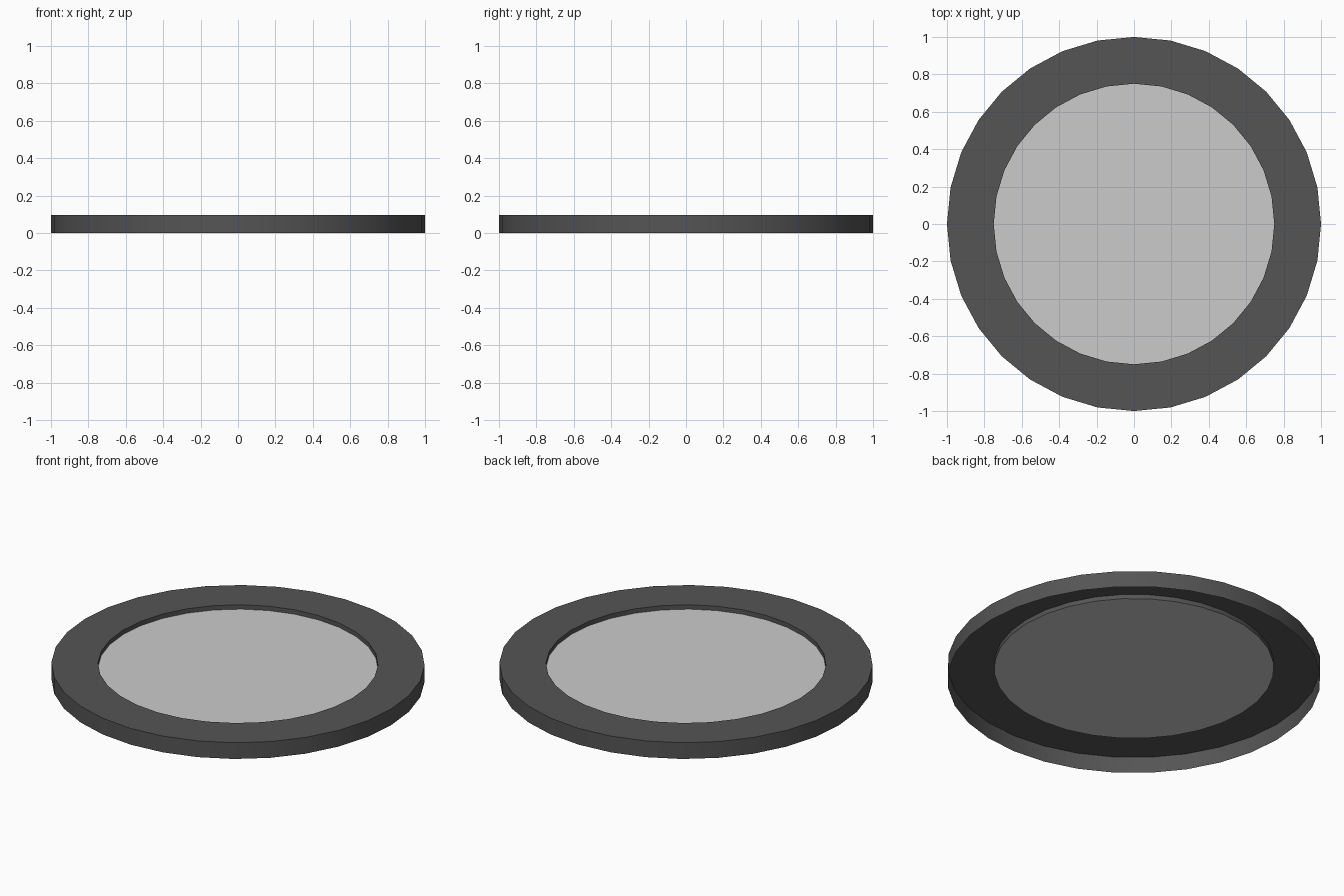
import bpy, bmesh
from math import cos, sin, tau

if "Cube" in bpy.data.objects:
    bpy.data.objects.remove(bpy.data.objects["Cube"])

SIDES = 32
TOP, FLOOR = 0.096, 0.07


def finish(name, bm, color=None):
    mesh = bpy.data.meshes.new(name)
    bm.to_mesh(mesh)
    bm.free()
    obj = bpy.data.objects.new(name, mesh)
    bpy.context.collection.objects.link(obj)
    bpy.ops.object.select_all(action='DESELECT')
    obj.select_set(True)
    bpy.context.view_layer.objects.active = obj
    bpy.ops.object.shade_smooth_by_angle()
    if color:
        mat = bpy.data.materials.new(name)
        mat.diffuse_color = color
        mat.use_nodes = True
        mat.node_tree.nodes["Principled BSDF"].inputs["Base Color"].default_value = mat.diffuse_color
        mesh.materials.append(mat)
    return obj


# Rim: open-bottomed shell, outer wall + flat top + short inner lip
bm = bmesh.new()
profile = [(1.0, 0.0), (1.0, TOP), (0.75, TOP), (0.75, FLOOR)]
loops = [[bm.verts.new((r * cos(tau * i / SIDES), r * sin(tau * i / SIDES), z))
          for i in range(SIDES)] for r, z in profile]
for a, b in zip(loops, loops[1:]):
    for i in range(SIDES):
        j = (i + 1) % SIDES
        bm.faces.new((a[i], a[j], b[j], b[i]))
finish("rim", bm, (0.09, 0.09, 0.09, 1))

# Recessed centre disc
bm = bmesh.new()
bm.faces.new([bm.verts.new((0.75 * cos(tau * i / SIDES), 0.75 * sin(tau * i / SIDES), FLOOR))
              for i in range(SIDES)])
finish("centre_panel", bm)
